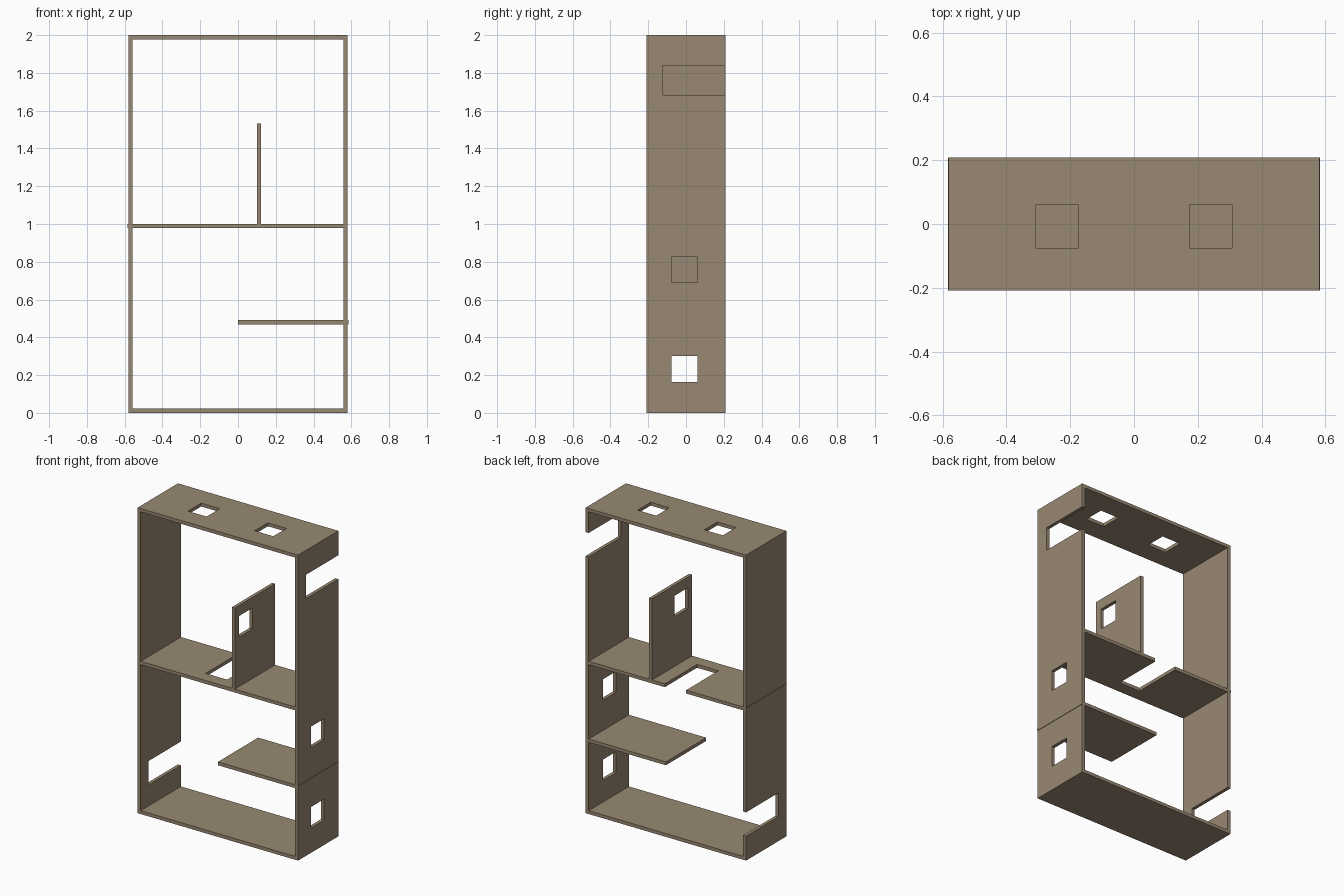
import bpy
import bmesh

if "Cube" in bpy.data.objects:
    bpy.data.objects.remove(bpy.data.objects["Cube"])

wood = bpy.data.materials.new("tan_wood")
wood.diffuse_color = (0.314, 0.246, 0.168, 1.0)
wood.use_nodes = True
wood.node_tree.nodes["Principled BSDF"].inputs["Base Color"].default_value = wood.diffuse_color

D = 0.208   # half depth
W = 0.581   # half width of the frame
T = 0.022   # board thickness
OUT = 0.3   # beyond the back edge, for open notches


def box(name, x, y, z):
    """Axis-aligned box from (min, max) ranges."""
    bm = bmesh.new()
    bmesh.ops.create_cube(bm, size=1)
    for v in bm.verts:
        v.co = [r[0] if c < 0 else r[1] for c, r in zip(v.co, (x, y, z))]
    mesh = bpy.data.meshes.new(name)
    bm.to_mesh(mesh)
    bm.free()
    obj = bpy.data.objects.new(name, mesh)
    bpy.context.collection.objects.link(obj)
    mesh.materials.append(wood)
    return obj


def board(name, x, y, z, cuts=()):
    """Board with rectangular openings cut through it."""
    obj = box(name, x, y, z)
    for i, c in enumerate(cuts):
        cutter = box(f"{name}_cutter_{i}", *c)
        cutter.hide_render = True
        cutter.hide_viewport = False
        mod = obj.modifiers.new("opening", 'BOOLEAN')
        mod.operation = 'DIFFERENCE'
        mod.solver = 'EXACT'
        mod.object = cutter
        bpy.context.view_layer.objects.active = obj
        bpy.ops.object.modifier_apply(modifier=mod.name)
        bpy.data.objects.remove(cutter, do_unlink=True)
    return obj


full = (-D, D)
hole_y = (-0.076, 0.060)
notch_y = (-0.125, OUT)

# Outer frame: top with two square holes, plain bottom
board("top_panel", (-W, W), full, (2 - T, 2),
      [((s - 0.0675, s + 0.0675), hole_y, (1.9, 2.1)) for s in (-0.2415, 0.2415)])
board("bottom_panel", (-W, W), full, (0, T))

# Sides: a back-open notch each, two square holes on the right
board("left_side", (-W, -W + T), full, (T, 2 - T),
      [((-0.7, -0.5), notch_y, (0.16, 0.316))])
board("right_side", (W - T, W), full, (T, 2 - T),
      [((0.5, 0.7), notch_y, (1.684, 1.84)),
       ((0.5, 0.7), hole_y, (0.689, 0.826)),
       ((0.5, 0.7), hole_y, (0.163, 0.300))])

# Inner shelves, each running just through one side
board("middle_shelf", (-W - 0.003, W - T), full, (0.978, 1.0),
      [((-0.147, 0.008), notch_y, (0.9, 1.1))])
board("lower_shelf", (0.0, W + 0.003), full, (0.469, 0.491))

# Upright divider with a square hole near the front
board("upper_divider", (0.101, 0.101 + T), full, (1.0, 1.531),
      [((0.0, 0.2), (-0.163, -0.027), (1.325, 1.462))])
